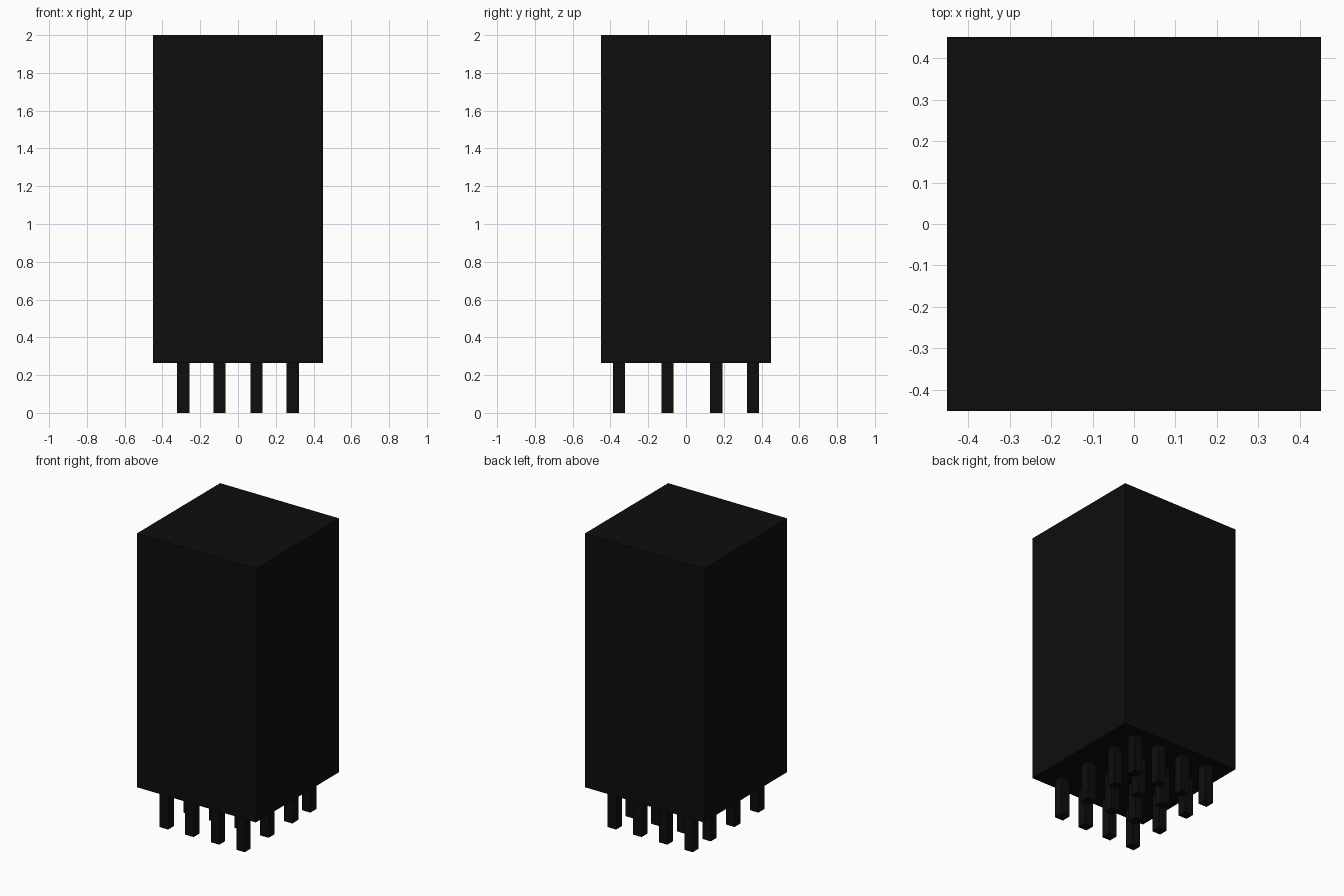
import bpy

if "Cube" in bpy.data.objects:
    bpy.data.objects.remove(bpy.data.objects["Cube"])

PIN_X = (-0.29, -0.097, 0.097, 0.29)
PIN_Y = (-0.355, -0.097, 0.16, 0.355)
PIN_WIDTH = 0.064
BODY_BOTTOM = 0.263

black = bpy.data.materials.new("black plastic")
black.diffuse_color = (0.004, 0.004, 0.004, 1.0)
black.use_nodes = True
black.node_tree.nodes["Principled BSDF"].inputs["Base Color"].default_value = black.diffuse_color


def box(name, x, y, z0, z1, width):
    """Square upright block from z0 to z1."""
    bpy.ops.mesh.primitive_cube_add(size=1, location=(x, y, (z0 + z1) / 2))
    obj = bpy.context.object
    obj.name = name
    obj.scale = (width, width, z1 - z0)
    bpy.ops.object.transform_apply(location=False, rotation=False, scale=True)
    obj.data.materials.append(black)
    return obj


# Tall housing
box("housing", 0, 0, BODY_BOTTOM, 2.0, 0.902)

# Grid of square contact pins under the housing
for row, y in enumerate(PIN_Y, 1):
    for column, x in enumerate(PIN_X, 1):
        box(f"pin_{row}_{column}", x, y, 0.0, BODY_BOTTOM, PIN_WIDTH)
